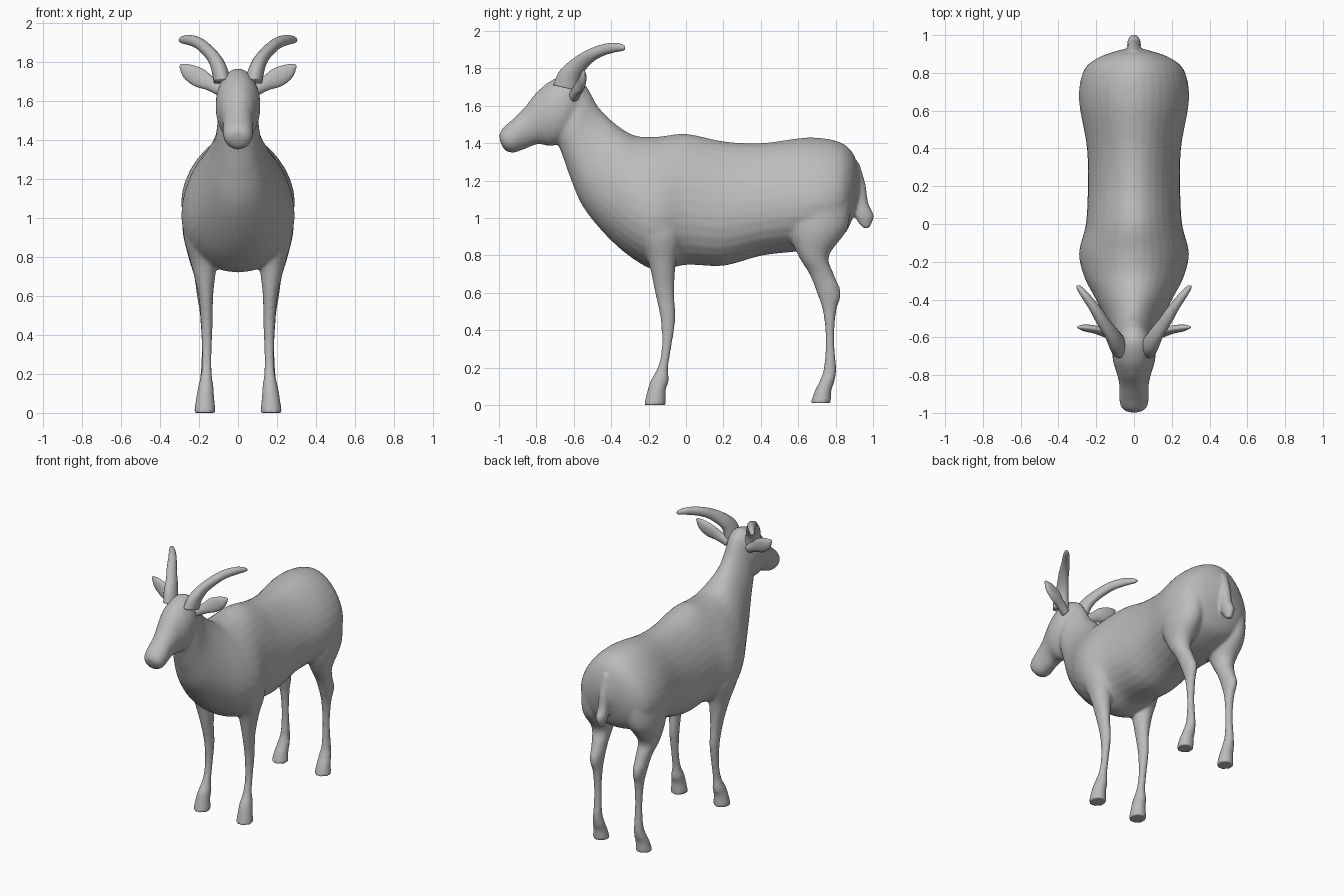
import bpy
import bmesh
from math import sin, cos, tau
from mathutils import Vector

default_cube = bpy.data.objects.get("Cube")
if default_cube:
    bpy.data.objects.remove(default_cube, do_unlink=True)

# One plain grey covers the whole animal
grey = bpy.data.materials.new("plain_grey")
grey.use_nodes = True
GREY_COLOUR = (0.5, 0.5, 0.5, 1)
grey.diffuse_color = GREY_COLOUR
grey.node_tree.nodes["Principled BSDF"].inputs["Base Color"].default_value = GREY_COLOUR


def spline(rows, steps=6):
    """Pass a smooth curve through rows of numbers."""
    rows = [Vector(row) for row in rows]
    padded = [rows[0]] + rows + [rows[-1]]
    result = []
    for before, start, end, after in zip(padded, padded[1:], padded[2:], padded[3:]):
        for step in range(steps):
            t = step / steps
            leave, arrive = (end - before) / 2, (after - start) / 2
            gap = end - start
            result.append(start + leave * t + (3 * gap - 2 * leave - arrive) * t ** 2
                          + (leave + arrive - 2 * gap) * t ** 3)
    return result + [rows[-1]]


def loft(bm, rows, egg=0, sides=32, side=1):
    """Skin rings given as centre, half-axis u and half-axis v; egg widens the lower half."""
    rings = []
    for row in spline(rows):
        centre, u, v = Vector(row[:3]), Vector(row[3:6]), Vector(row[6:])
        ring = []
        for i in range(sides):
            angle = tau * i / sides
            point = centre + u * cos(angle) * (1 - egg * sin(angle)) + v * sin(angle)
            point.x *= side
            ring.append(bm.verts.new(point))
        rings.append(ring)
    faces = [bm.faces.new(rings[0]), bm.faces.new(rings[-1])]
    for lower, upper in zip(rings, rings[1:]):
        for i in range(sides):
            j = (i + 1) % sides
            faces.append(bm.faces.new((lower[i], lower[j], upper[j], upper[i])))
    bmesh.ops.recalc_face_normals(bm, faces=faces)


def outline(sections):
    """Turn side-outline sections (x, y and z of both edges, half width) into rings."""
    return [(x, (ya + yb) / 2, (za + zb) / 2, width, 0, 0, 0, (ya - yb) / 2, (za - zb) / 2)
            for x, ya, za, yb, zb, width in sections]


def leg(sections):
    """Turn leg sections (x, height, front y, back y, half width) into rings."""
    return outline([(x, front, z, back, z, width) for x, z, front, back, width in sections])


def finish(name, bm):
    mesh = bpy.data.meshes.new(name)
    bm.to_mesh(mesh)
    bm.free()
    mesh.materials.append(grey)
    mesh.shade_smooth()
    obj = bpy.data.objects.new(name, mesh)
    bpy.context.collection.objects.link(obj)
    return obj


# Trunk from rump to the top of the neck
trunk = outline([
    (0, .93, 1.24, .92, 1.1, .06),
    (0, .89, 1.35, .87, .95, .19),
    (0, .81, 1.41, .8, .88, .265),
    (0, .65, 1.43, .65, .83, .285),
    (0, .4, 1.4, .41, .8, .245),
    (0, .2, 1.41, .2, .745, .24),
    (0, 0, 1.45, 0, .75, .25),
    (0, -.15, 1.435, -.15, .72, .285),
    (0, -.27, 1.44, -.28, .78, .26),
    (0, -.36, 1.49, -.42, .9, .2),
    (0, -.43, 1.55, -.55, 1.06, .145),
    (0, -.48, 1.61, -.62, 1.22, .115),
    (0, -.53, 1.7, -.67, 1.36, .1),
    (0, -.58, 1.73, -.7, 1.42, .08),
])

# Head from the back of the skull to the nose
head = outline([
    (0, -.54, 1.72, -.58, 1.47, .07),
    (0, -.62, 1.765, -.65, 1.41, .11),
    (0, -.72, 1.735, -.72, 1.385, .112),
    (0, -.8, 1.67, -.79, 1.395, .09),
    (0, -.86, 1.595, -.86, 1.37, .077),
    (0, -.93, 1.525, -.92, 1.35, .078),
    (0, -.98, 1.48, -.965, 1.36, .066),
    (0, -1, 1.44, -.99, 1.4, .035),
])

tail = leg([
    (0, 1.3, .86, .925, .03),
    (0, 1.18, .88, .96, .035),
    (0, 1.08, .9, .975, .036),
    (0, 1.01, .9, 1.005, .036),
    (0, .945, .945, .98, .02),
])

front_leg = leg([
    (.17, 1.1, -.27, -.03, .09),
    (.19, .92, -.26, -.02, .09),
    (.175, .76, -.2, -.055, .065),
    (.165, .6, -.165, -.062, .038),
    (.16, .45, -.135, -.058, .03),
    (.16, .3, -.13, -.08, .025),
    (.162, .2, -.152, -.095, .028),
    (.165, .13, -.19, -.092, .04),
    (.168, .08, -.205, -.108, .046),
    (.17, 0, -.225, -.108, .056),
])

hind_leg = leg([
    (.17, 1.15, .56, .88, .1),
    (.18, .95, .54, .865, .105),
    (.185, .8, .6, .765, .07),
    (.175, .7, .66, .79, .05),
    (.17, .6, .7, .828, .04),
    (.165, .5, .732, .803, .03),
    (.163, .35, .747, .792, .025),
    (.163, .2, .737, .803, .029),
    (.165, .13, .715, .795, .04),
    (.168, .08, .69, .778, .046),
    (.17, .01, .665, .775, .055),
])

# Fuse trunk, head, tail and legs into one soft skin
bm = bmesh.new()
loft(bm, trunk, egg=.2)
loft(bm, head)
loft(bm, tail)
for limb in (front_leg, hind_leg):
    for side in (1, -1):
        loft(bm, limb, side=side)
body = finish("body", bm)
remesh = body.modifiers.new("fuse", "REMESH")
remesh.mode = "VOXEL"
remesh.voxel_size = .01
remesh.use_smooth_shade = True
soften = body.modifiers.new("soften", "SMOOTH")
soften.factor = .5
soften.iterations = 7

# Horns sweep up, back and outwards
horn = outline([
    (.08, -.71, 1.71, -.58, 1.68, .045),
    (.095, -.68, 1.78, -.57, 1.74, .042),
    (.12, -.62, 1.84, -.54, 1.79, .038),
    (.165, -.54, 1.892, -.49, 1.84, .036),
    (.205, -.46, 1.925, -.44, 1.868, .033),
    (.25, -.39, 1.937, -.385, 1.885, .028),
    (.282, -.345, 1.93, -.345, 1.893, .02),
    (.295, -.325, 1.917, -.325, 1.9, .008),
])

# Leaf-shaped ears: centre, half thickness, half breadth
ear = [(x, y, z, 0, thick, 0, -.5 * breadth, 0, .85 * breadth)
       for x, y, z, thick, breadth in [
           (.08, -.6, 1.65, .03, .032),
           (.14, -.58, 1.685, .026, .036),
           (.2, -.56, 1.718, .022, .05),
           (.26, -.55, 1.752, .018, .038),
           (.297, -.547, 1.782, .006, .008)]]

for name, rows in (("horn", horn), ("ear", ear)):
    for word, side in (("left", 1), ("right", -1)):
        bm = bmesh.new()
        loft(bm, rows, sides=20, side=side)
        finish(word + "_" + name, bm)
